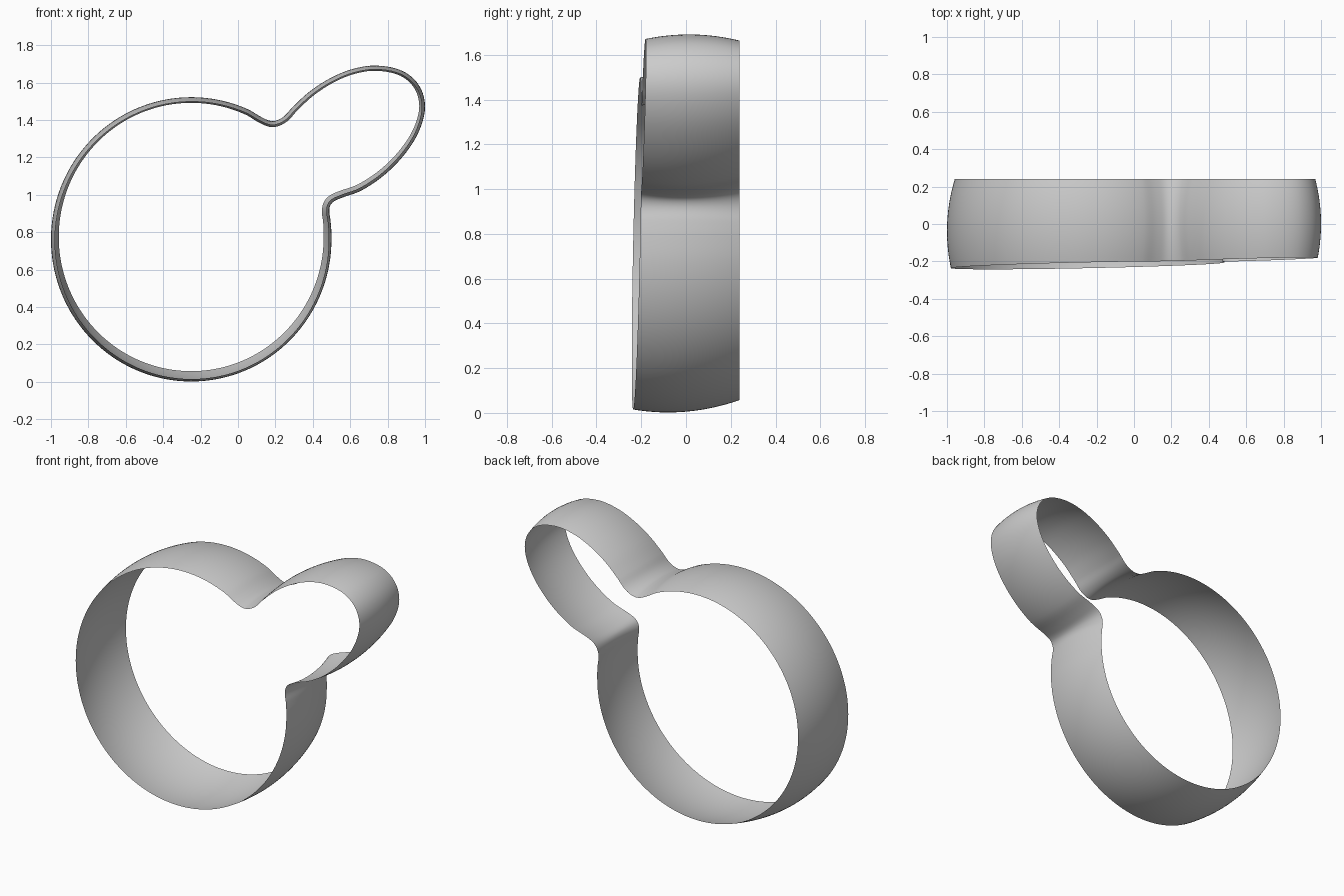
import bpy, bmesh, math
from mathutils import Vector
from mathutils.geometry import interpolate_bezier

if "Cube" in bpy.data.objects:
    bpy.data.objects.remove(bpy.data.objects["Cube"])

# Outline (x, z): large round loop followed by fillet, small oval lobe, fillet
outline = []
for i in range(37):
    a = math.radians(66 + (362 - 66) * i / 36)
    outline.append(Vector((-0.25 + 0.75 * math.cos(a), 0.762 + 0.76 * math.sin(a))))
lobe = [(0.495, 0.86), (0.488, 0.92), (0.503, 0.957), (0.55, 0.982), (0.66, 1.023),
        (0.79, 1.112), (0.90, 1.228), (0.972, 1.35), (1.0, 1.475), (0.968, 1.585),
        (0.88, 1.662), (0.74, 1.691), (0.61, 1.672), (0.49, 1.622), (0.38, 1.55),
        (0.29, 1.467), (0.24, 1.415), (0.185, 1.394), (0.13, 1.413)]
outline += [Vector(p) for p in lobe]


def smooth_loop(pts, steps):
    """Closed curve through all points, handles scaled to each span."""
    n, out = len(pts), []
    tangent = [(pts[(i + 1) % n] - pts[i - 1]).normalized() for i in range(n)]
    for i in range(n):
        a, b = pts[i], pts[(i + 1) % n]
        h = (b - a).length / 3
        seg = interpolate_bezier(a, a + tangent[i] * h,
                                 b - tangent[(i + 1) % n] * h, b, steps + 1)
        out += [Vector(p[:2]) for p in seg[:-1]]
    return out


path = smooth_loop(outline, 5)
n = len(path)
ROWS = 16
BACK = 0.24

# Bulged open band: flat back rim, slanted front rim
bm = bmesh.new()
rings = []
for i, p in enumerate(path):
    t = (path[(i + 1) % n] - path[i - 1]).normalized()
    inward = Vector((-t.y, t.x))
    front = -0.231 + 0.0205 * (p.x + p.y)
    crest = -0.08 + 0.055 * p.y
    ring = []
    for j in range(ROWS + 1):
        y = front + (BACK - front) * j / ROWS
        q = p + inward * 0.54 * (y - crest) ** 2
        ring.append(bm.verts.new((q.x, y, q.y)))
    rings.append(ring)
for i in range(n):
    a, b = rings[i], rings[(i + 1) % n]
    for j in range(ROWS):
        bm.faces.new((a[j], b[j], b[j + 1], a[j + 1])).smooth = True
bmesh.ops.recalc_face_normals(bm, faces=bm.faces)
# Make sure the band faces outward
bm.faces.ensure_lookup_table()
f = max(bm.faces, key=lambda f: f.calc_center_median().x)
if f.normal.x < 0:
    bmesh.ops.reverse_faces(bm, faces=bm.faces)

mesh = bpy.data.meshes.new("lobed_band")
bm.to_mesh(mesh)
bm.free()
band = bpy.data.objects.new("lobed_band", mesh)
bpy.context.collection.objects.link(band)
